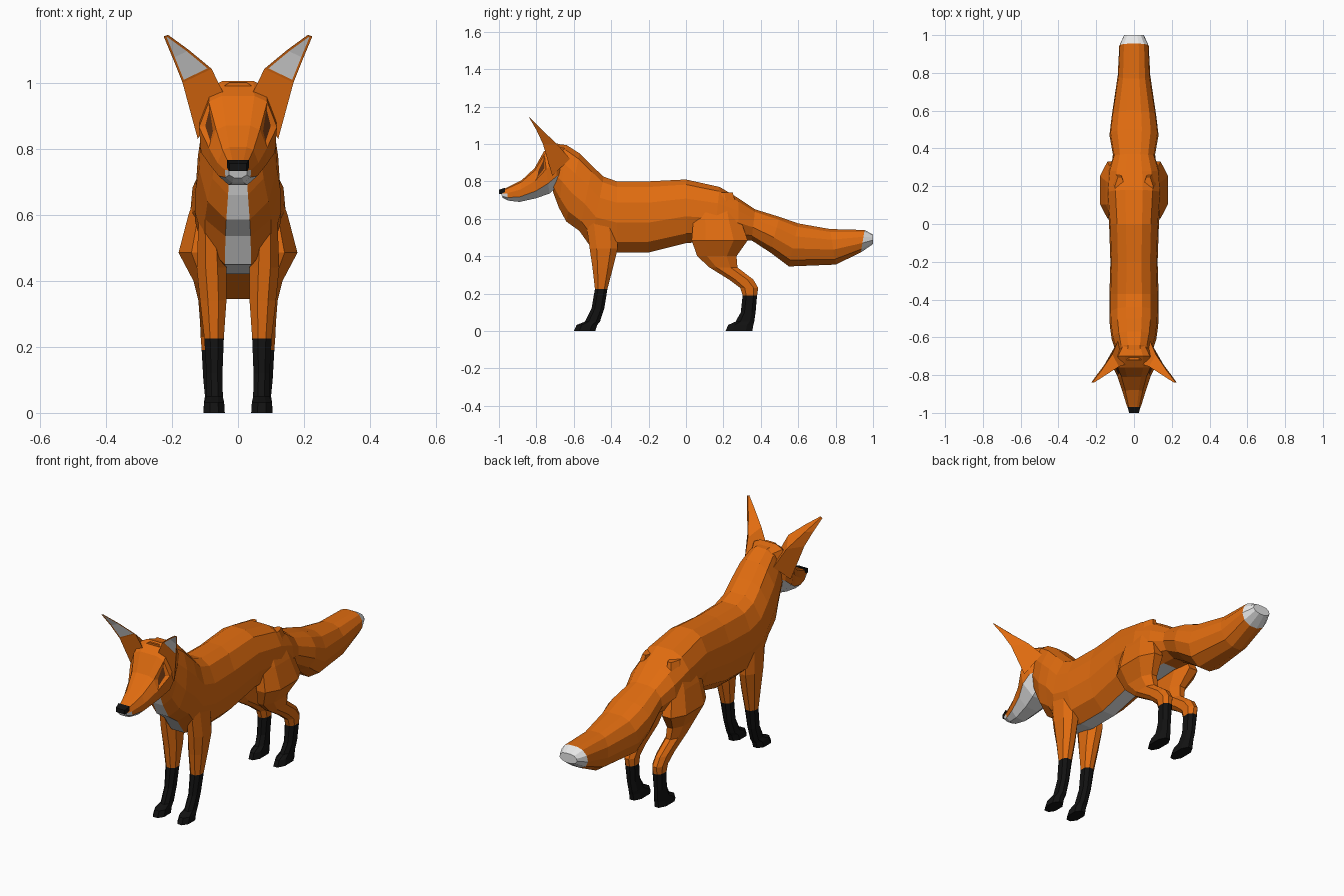
import bpy, bmesh
from mathutils import Vector

cube = bpy.data.objects.get("Cube")
if cube:
    bpy.data.objects.remove(cube, do_unlink=True)


def material(name, rgb):
    m = bpy.data.materials.new(name)
    m.use_nodes = True
    m.diffuse_color = (*rgb, 1)
    bsdf = m.node_tree.nodes["Principled BSDF"]
    bsdf.inputs["Base Color"].default_value = (*rgb, 1)
    bsdf.inputs["Roughness"].default_value = 0.9
    return m


MATS = [material("orange_fur", (0.75, 0.15, 0.005)),
        material("white_fur", (0.8, 0.8, 0.8)),
        material("black_fur", (0.006, 0.006, 0.006)),
        material("dark_brown_eye", (0.12, 0.03, 0.005))]
ORANGE, WHITE, BLACK, BROWN = range(4)


def loft(rings, colour):
    """Skin rings of points; colour(span, side) gives the material. Returns bmesh and face grid."""
    bm = bmesh.new()
    vs = [[bm.verts.new(p) for p in r] for r in rings]
    n = len(vs[0])
    grid = {}
    for i in range(len(vs) - 1):
        for k in range(n):
            j = (k + 1) % n
            f = bm.faces.new((vs[i][k], vs[i][j], vs[i + 1][j], vs[i + 1][k]))
            f.material_index = colour(i, k)
            grid[i, k] = f
    bm.faces.new(vs[0]).material_index = colour(0, 0)
    bm.faces.new(vs[-1]).material_index = colour(len(vs) - 2, 0)
    bmesh.ops.recalc_face_normals(bm, faces=bm.faces)
    return bm, grid


def finish(name, bm):
    me = bpy.data.meshes.new(name)
    bm.to_mesh(me)
    bm.free()
    for m in MATS:
        me.materials.append(m)
    ob = bpy.data.objects.new(name, me)
    bpy.context.collection.objects.link(ob)
    return ob


def slice_ring(spec, half):
    """Symmetric cross-section between a top and a bottom point."""
    yt, zt, yb, zb, w = spec
    pts = [(w * x, yb + (yt - yb) * h, zb + (zt - zb) * h) for x, h in half]
    return pts + [(-x, y, z) for x, y, z in reversed(pts)]


# Body, neck and tail: top y, top z, bottom y, bottom z, half width
BODY = [(-.72, 1.0, -.71, .74, .085), (-.64, .995, -.68, .66, .10),
        (-.57, .95, -.64, .585, .118), (-.50, .88, -.57, .535, .128),
        (-.44, .825, -.51, .45, .13), (-.37, .80, -.37, .42, .13),
        (-.2, .80, -.2, .42, .125), (0, .81, 0, .47, .132),
        (.18, .77, .15, .48, .145), (.28, .71, .28, .485, .135),
        (.37, .65, .35, .485, .11), (.5, .61, .45, .42, .13),
        (.6, .575, .55, .345, .118), (.77, .545, .8, .355, .086),
        (.955, .54, .935, .42, .078), (1.0, .515, 1.0, .465, .052)]
BODY_HALF = [(.3, 0), (.78, .15), (1, .42), (.95, .7), (.68, .92), (.32, 1)]
TAIL_TIP, BELLY_END = len(BODY) - 2, 9


def body_colour(i, k):
    belly = k == 2 * len(BODY_HALF) - 1 and i < BELLY_END
    return WHITE if belly or i >= TAIL_TIP else ORANGE


finish("body_and_tail", loft([slice_ring(s, BODY_HALF) for s in BODY], body_colour)[0])

# Head with white jaw and cheeks, and inset eyes
HEAD = [(-.995, .75, -.98, .712, .028), (-.96, .765, -.95, .697, .04),
        (-.88, .805, -.89, .69, .062), (-.81, .87, -.80, .71, .088),
        (-.76, .96, -.73, .735, .118), (-.70, 1.005, -.69, .77, .112),
        (-.64, .99, -.66, .80, .075)]
HEAD_HALF = [(.45, 0), (.95, .24), (1, .58), (.75, .92), (.42, 1)]
SIDES = 2 * len(HEAD_HALF)


def head_colour(i, k):
    level = min(k, SIDES - 2 - k)
    return WHITE if level <= 0 or (level == 1 and i == 0) else ORANGE


bm, grid = loft([slice_ring(s, HEAD_HALF) for s in HEAD], head_colour)
eyes = [grid[3, 2], grid[3, SIDES - 4]]
bmesh.ops.inset_individual(bm, faces=eyes, thickness=.021, depth=-.006)
for f in eyes:
    f.material_index = BROWN
finish("head", bm)

# Nose
nose = [[(x * w, y, z) for x, z in ((-1, .733), (1, .733), (1, top), (-1, top))]
        for y, w, top in ((-1.0, .026, .755), (-.968, .033, .766))]
finish("nose", loft(nose, lambda i, k: BLACK)[0])

# Ears: inner, back and outer edge points from base to tip
EAR = [[(.035, -.74, .95), (.085, -.62, .92), (.122, -.715, .83)],
       [(.08, -.755, 1.042), (.115, -.69, 1.0), (.168, -.765, 1.0)],
       [(.15, -.80, 1.1), (.168, -.77, 1.075), (.198, -.80, 1.075)],
       [(.212, -.84, 1.145), (.218, -.836, 1.142), (.225, -.838, 1.14)]]

# Legs: height, front y, back y, inner x, outer x
FRONT_LEG = [(.62, -.54, -.37, .05, .118), (.44, -.515, -.365, .035, .125),
             (.34, -.50, -.39, .035, .115), (.225, -.487, -.42, .043, .102),
             (.12, -.505, -.437, .047, .096), (.05, -.54, -.46, .046, .095),
             (.032, -.585, -.475, .042, .102), (0, -.6, -.485, .04, .105)]
REAR_LEG = [(.74, .07, .25, .05, .10), (.6, .04, .29, .05, .15),
            (.485, .03, .33, .05, .18), (.4, .06, .27, .05, .135),
            (.34, .125, .275, .052, .12), (.275, .23, .36, .053, .115),
            (.23, .29, .386, .053, .113), (.19, .303, .38, .053, .11),
            (.1, .293, .372, .055, .105), (.05, .265, .365, .05, .1),
            (.032, .225, .36, .046, .103), (0, .212, .355, .042, .105)]
OCTAGON = [(.3, 0), (.7, 0), (1, .25), (1, .75), (.7, 1), (.3, 1), (0, .75), (0, .25)]


def leg(name, rings, side, sock_height):
    pts = [[(side * (x0 + (x1 - x0) * u), y0 + (y1 - y0) * v, z) for u, v in OCTAGON]
           for z, y0, y1, x0, x1 in rings]
    finish(name, loft(pts, lambda i, k: BLACK if rings[i][0] <= sock_height else ORANGE)[0])


for label, side in (("left", 1), ("right", -1)):
    leg(label + "_front_leg", FRONT_LEG, side, .23)
    leg(label + "_rear_leg", REAR_LEG, side, .195)
    pts = [[Vector((side * x, y, z)) for x, y, z in ring] for ring in EAR]
    bm, grid = loft(pts, lambda i, k: ORANGE)
    lining = [grid[1, 2], grid[2, 2]]
    bmesh.ops.inset_region(bm, faces=lining, thickness=.007, use_even_offset=True)
    for f in lining:
        f.material_index = WHITE
    finish(label + "_ear", bm)
